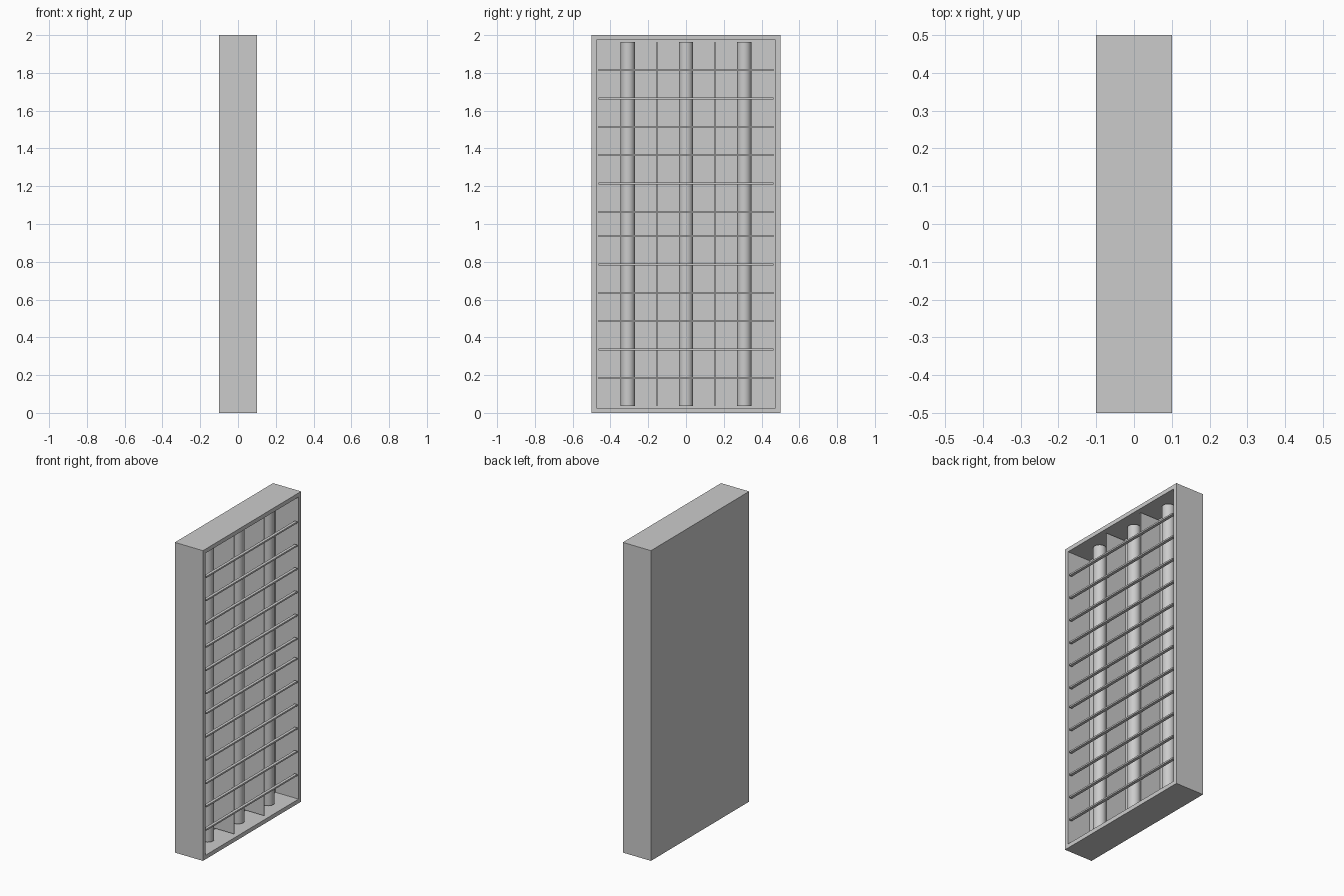
import bpy, bmesh
from mathutils import Vector

if "Cube" in bpy.data.objects:
    bpy.data.objects.remove(bpy.data.objects["Cube"])

WALL = 0.0375            # casing wall thickness
IN_Y = 0.5 - WALL        # inner half width
BACK = -0.1 + WALL       # inside face of the back panel


def box(name, lo, hi):
    lo, hi = Vector(lo), Vector(hi)
    bpy.ops.mesh.primitive_cube_add(size=1, location=(lo + hi) / 2)
    ob = bpy.context.object
    ob.name = name
    ob.scale = hi - lo
    bpy.ops.object.transform_apply(location=False, rotation=False, scale=True)
    return ob


# Casing: solid block with its +x face inset and pushed in
casing = box("casing", (-0.1, -0.5, 0), (0.1, 0.5, 2))
bm = bmesh.new()
bm.from_mesh(casing.data)
face = max(bm.faces, key=lambda f: f.normal.x)
bmesh.ops.inset_region(bm, faces=[face], thickness=WALL)
inner = bmesh.ops.extrude_discrete_faces(bm, faces=[face])["faces"][0]
for v in inner.verts:
    v.co.x -= 0.2 - WALL
bmesh.ops.recalc_face_normals(bm, faces=bm.faces)
bm.to_mesh(casing.data)
bm.free()

# Three upright tubes
for i in (-1, 0, 1):
    bpy.ops.mesh.primitive_cylinder_add(vertices=32, radius=0.0375, depth=2 - 2 * WALL,
                                        location=(0, i * 0.308, 1))
    bpy.context.object.name = "tube"
    bpy.ops.object.shade_smooth_by_angle()

# Two thin dividers between the tubes
for s in (-1, 1):
    y = s * 0.154
    box("divider", (BACK, y - 0.003, WALL), (0.08, y + 0.003, 2 - WALL))

# Horizontal slats of the front grille, mirrored about mid height
for s in (-1, 1):
    for k in range(6):
        z = 1 + s * (0.0645 + 0.15 * k)
        box("slat", (0.08, -IN_Y, z - 0.005), (0.099, IN_Y, z + 0.005))
